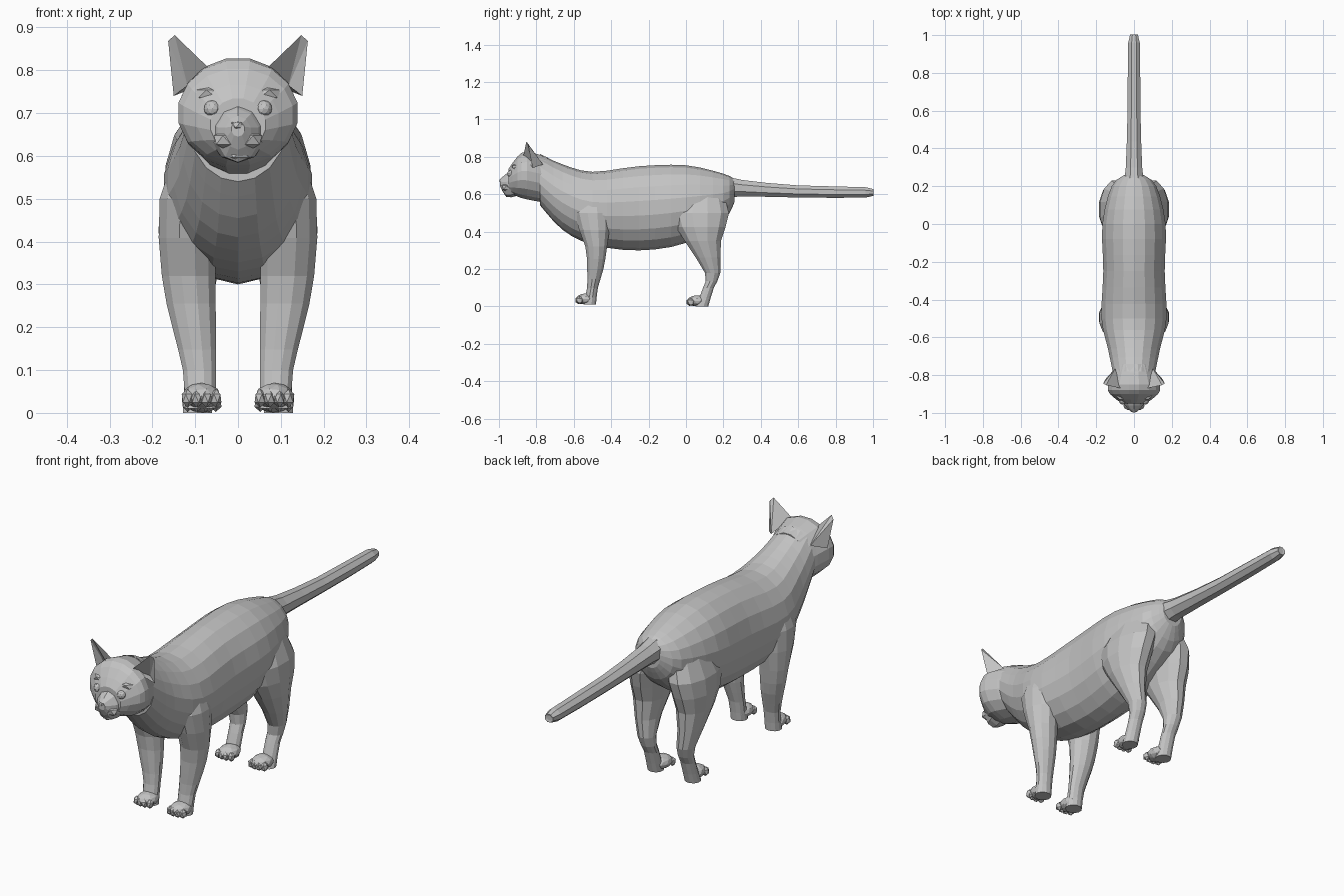
import bpy, bmesh, math
from mathutils import Matrix, Vector

default_cube = bpy.data.objects.get("Cube")
if default_cube:
    bpy.data.objects.remove(default_cube, do_unlink=True)

fur = bpy.data.materials.new("soft grey fur")
fur.use_nodes = True
fur.diffuse_color = (.55, .55, .55, 1)
shader = fur.node_tree.nodes["Principled BSDF"]
shader.inputs["Base Color"].default_value = fur.diffuse_color


def finish(name, bm, mirror):
    """Turn a bmesh into a flat shaded object, optionally mirrored in x."""
    bmesh.ops.recalc_face_normals(bm, faces=bm.faces)
    mesh = bpy.data.meshes.new(name)
    bm.to_mesh(mesh)
    bm.free()
    mesh.materials.append(fur)
    part = bpy.data.objects.new(name, mesh)
    bpy.context.collection.objects.link(part)
    if mirror:
        modifier = part.modifiers.new("Mirror", 'MIRROR')
        modifier.use_mirror_merge = False


def smooth_path(keys, steps):
    """Yield points on a smooth spline that passes through every key."""
    keys = [Vector(key) for key in keys]
    padded = [keys[0], *keys, keys[-1]]
    for before, start, end, after in zip(padded, padded[1:], padded[2:], padded[3:]):
        leave, arrive = (end - before) / 2, (after - start) / 2
        for step in range(steps):
            t = step / steps
            blend = t * t * (3 - 2 * t)
            yield (start * (1 - blend) + end * blend
                   + leave * t * (1 - t) ** 2 - arrive * t * t * (1 - t))
    yield keys[-1]


def skin(name, rings, mirror=False):
    """Join matching rings of points with quads and cap both ends."""
    bm = bmesh.new()
    loops = [[bm.verts.new(point) for point in ring] for ring in rings]
    for low, high in zip(loops, loops[1:]):
        for i in range(len(low)):
            bm.faces.new((low[i - 1], low[i], high[i], high[i - 1]))
    bm.faces.new(loops[0])
    bm.faces.new(loops[-1])
    finish(name, bm, mirror)


def circle(sides):
    angles = [math.tau * (i + .5) / sides for i in range(sides)]
    return [(math.cos(angle), math.sin(angle)) for angle in angles]


def trunk(name, keys, steps, sides):
    """Loft along y through keys of (y, half width, bottom, top)."""
    skin(name, [[(width * c, y, (bottom + top + (top - bottom) * s) / 2)
                 for c, s in circle(sides)]
                for y, width, bottom, top in smooth_path(keys, steps)])


def legs(name, keys, inner_side):
    """Loft a mirrored leg along z through keys of (z, outer x, front y, back y)."""
    rings = []
    for z, outer, front, back in smooth_path(keys, steps=2):
        inner = inner_side(z)
        rings.append([((inner + outer + (outer - inner) * c) / 2,
                       (front + back + (back - front) * s) / 2, z)
                      for c, s in circle(12)])
    skin(name, rings, mirror=True)


def blobs(name, centres, radii, detail=1, mirror=True):
    """Faceted ellipsoids of one size."""
    bm = bmesh.new()
    for centre in centres:
        placement = Matrix.Translation(centre) @ Matrix.Diagonal((*radii, 1))
        bmesh.ops.create_icosphere(bm, subdivisions=detail, radius=1, matrix=placement)
    finish(name, bm, mirror)


# Torso with neck, and tail
trunk("torso", [
    (.26, .05, .56, .68), (.2, .12, .46, .71), (0, .17, .34, .755),
    (-.25, .165, .3, .75), (-.5, .175, .33, .72), (-.66, .14, .41, .76),
    (-.78, .115, .54, .815)], steps=3, sides=18)
trunk("tail", [
    (.17, .065, .57, .715), (.3, .047, .585, .68), (.6, .037, .58, .65),
    (.96, .033, .58, .64), (1, .012, .6, .62)], steps=2, sides=8)

# Head and face
trunk("head", [
    (-.74, .1, .55, .8), (-.85, .14, .57, .83), (-.9, .13, .585, .805),
    (-.95, .065, .61, .735)], steps=2, sides=16)
trunk("muzzle", [
    (-.91, .075, .59, .735), (-.96, .05, .585, .71),
    (-.995, .016, .645, .68)], steps=2, sides=10)
blobs("nose", [(0, -.985, .672)], (.02, .015, .014), mirror=False)
blobs("chin", [(0, -.95, .605)], (.035, .025, .02), mirror=False)
blobs("whisker_pads", [(.026, -.96, .637)], (.034, .028, .024))
blobs("brows", [(.062, -.905, .745)], (.042, .03, .02))
blobs("eyes", [(.06, -.936, .71)], (.02, .02, .02), detail=2)

# Ears: a folded back shell around a hollow front
bm = bmesh.new()
inner, tip, edge, outer, back, hollow = [bm.verts.new(point) for point in (
    (.068, -.87, .805), (.148, -.853, .882), (.163, -.845, .868),
    (.15, -.82, .74), (.1, -.765, .76), (.118, -.81, .765))]
for root in (back, hollow):
    for start, end in ((inner, tip), (tip, edge), (edge, outer), (outer, inner)):
        if (root, start) != (hollow, outer):
            bm.faces.new((start, end, root))
bm.faces.new((inner, hollow, outer))
finish("ears", bm, mirror=True)

# Legs
legs("front_legs", [
    (.64, .13, -.55, -.44), (.5, .185, -.6, -.4), (.32, .18, -.54, -.42),
    (.2, .155, -.53, -.44), (.1, .13, -.53, -.47), (.01, .125, -.55, -.48)],
    inner_side=lambda z: .05)
legs("hind_legs", [
    (.66, .11, 0, .18), (.5, .183, -.085, .235), (.35, .18, -.01, .19),
    (.18, .14, .1, .185), (.1, .127, .09, .15), (0, .13, .05, .12)],
    inner_side=lambda z: .06 - max(0, z - .25) * .2)

# Paws with four toes each
for pair, front, ground in (("front", -.595, .01), ("hind", 0, 0)):
    paw = Vector((.085, front + .06, ground + .03))
    blobs(pair + "_paws", [paw], (.045, .055, .03), detail=2)
    toes = [paw + Vector((k * .022, abs(k) * .006 - .043, -.006))
            for k in (-1.5, -.5, .5, 1.5)]
    blobs(pair + "_toes", toes, (.015, .02, .022))
